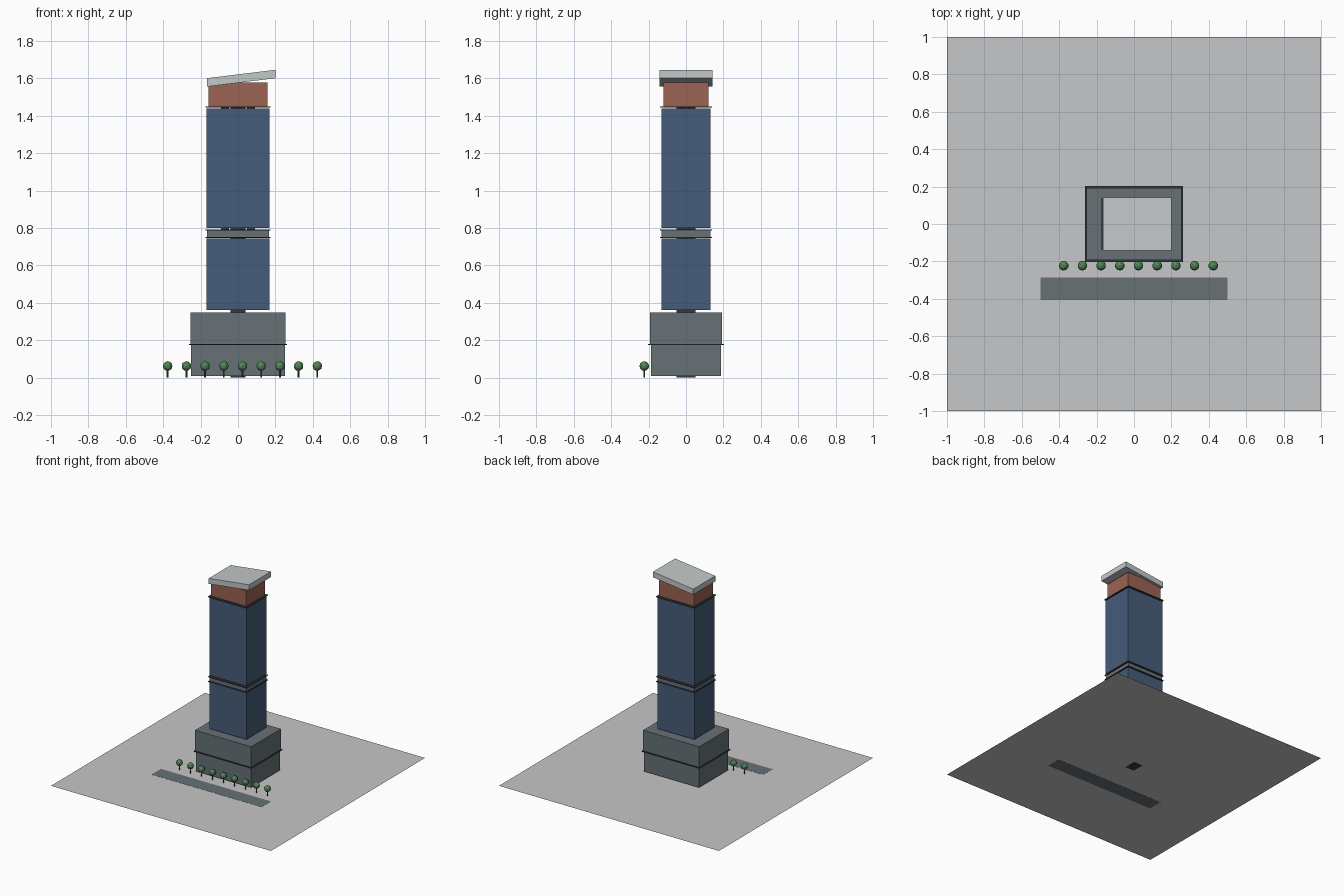
import bpy, bmesh
from mathutils import Matrix, Vector

if "Cube" in bpy.data.objects:
    bpy.data.objects.remove(bpy.data.objects["Cube"])


def material(name, r, g, b):
    """Flat colour given as sRGB bytes, stored as linear."""
    lin = lambda c: (c / 255 / 12.92) if c < 11 else ((c / 255 + 0.055) / 1.055) ** 2.4
    m = bpy.data.materials.new(name)
    m.diffuse_color = (lin(r), lin(g), lin(b), 1)
    m.use_nodes = True
    m.node_tree.nodes["Principled BSDF"].inputs["Base Color"].default_value = m.diffuse_color
    return m


PAVING = material("pale paving", 198, 199, 200)
STONE = material("grey stone", 103, 113, 118)
GLASS = material("blue glass", 70, 92, 120)
BRICK = material("terracotta", 156, 98, 84)
METAL = material("light metal", 196, 200, 202)
TRIM = material("dark trim", 50, 58, 63)
LEAF = material("leaf green", 84, 138, 90)
BARK = material("bark", 85, 75, 62)


def add_object(name, bm, mat):
    bmesh.ops.recalc_face_normals(bm, faces=bm.faces)
    me = bpy.data.meshes.new(name)
    bm.to_mesh(me)
    bm.free()
    me.materials.append(mat)
    ob = bpy.data.objects.new(name, me)
    bpy.context.collection.objects.link(ob)
    return ob


def box(name, mat, hx, hy, z0, z1, cx=0, cy=0):
    """Box from half widths, bottom and top heights."""
    bm = bmesh.new()
    bmesh.ops.create_cube(bm, size=1, matrix=Matrix.Translation((cx, cy, (z0 + z1) / 2))
                          @ Matrix.Diagonal((2 * hx, 2 * hy, z1 - z0, 1)))
    return add_object(name, bm, mat)


# Site: paving sheet and road strip
bm = bmesh.new()
bmesh.ops.create_grid(bm, x_segments=1, y_segments=1, size=1,
                      matrix=Matrix.Translation((0, 0, 0.001)))
add_object("paving", bm, PAVING)
box("road", STONE, 0.5, 0.06, 0, 0.002, cy=-0.347)

# Central core, seen in the shadow gaps between volumes
box("core", TRIM, 0.04, 0.05, 0, 1.45)

# Stacked volumes
box("podium_lower", STONE, 0.25, 0.187, 0.01, 0.174)
box("podium_upper", STONE, 0.255, 0.193, 0.18, 0.349)
box("tower_lower", GLASS, 0.168, 0.132, 0.362, 0.744)
box("sky_lobby", STONE, 0.166, 0.131, 0.752, 0.788)
box("tower_upper", GLASS, 0.168, 0.132, 0.80, 1.438)
box("crown", BRICK, 0.159, 0.121, 1.45, 1.578)

# Thin projecting slabs
for name, hx, hy, z in (("podium_ledge", 0.263, 0.202, 0.177),
                        ("lobby_floor_slab", 0.174, 0.14, 0.75),
                        ("lobby_roof_slab", 0.174, 0.14, 0.789),
                        ("crown_floor_slab", 0.174, 0.14, 1.447)):
    box(name, TRIM, hx, hy, z - 0.003, z + 0.003)

# Stub columns in the upper gaps
for z0, z1 in ((0.79, 0.80), (1.438, 1.446)):
    for sx in (-1, 1):
        box("gap_column", TRIM, 0.022, 0.02, z0, z1, cx=sx * 0.07)

# Sloping roof with upright ends: a slanted profile swept along y
bm = bmesh.new()
profile = [(-0.166, 1.556), (0.2, 1.601), (0.2, 1.646), (-0.166, 1.601)]
face = bm.faces.new([bm.verts.new((x, -0.143, z)) for x, z in profile])
ext = bmesh.ops.extrude_face_region(bm, geom=[face])
bmesh.ops.translate(bm, vec=Vector((0, 0.286, 0)),
                    verts=[g for g in ext["geom"] if isinstance(g, bmesh.types.BMVert)])
if face.is_valid and len(bm.faces) < 6:
    bm.faces.new([v for v in bm.verts if v.co.y < 0])
add_object("roof", bm, METAL)

# Row of street trees
for i in range(9):
    x, y = -0.376 + 0.1 * i, -0.223
    bm = bmesh.new()
    bmesh.ops.create_cone(bm, cap_ends=True, segments=8, radius1=0.005, radius2=0.005, depth=0.042,
                          matrix=Matrix.Translation((x, y, 0.023)))
    add_object("tree_trunk", bm, BARK)
    bm = bmesh.new()
    bmesh.ops.create_icosphere(bm, subdivisions=2, radius=0.026,
                               matrix=Matrix.Translation((x, y, 0.062)))
    add_object("tree_crown", bm, LEAF)
